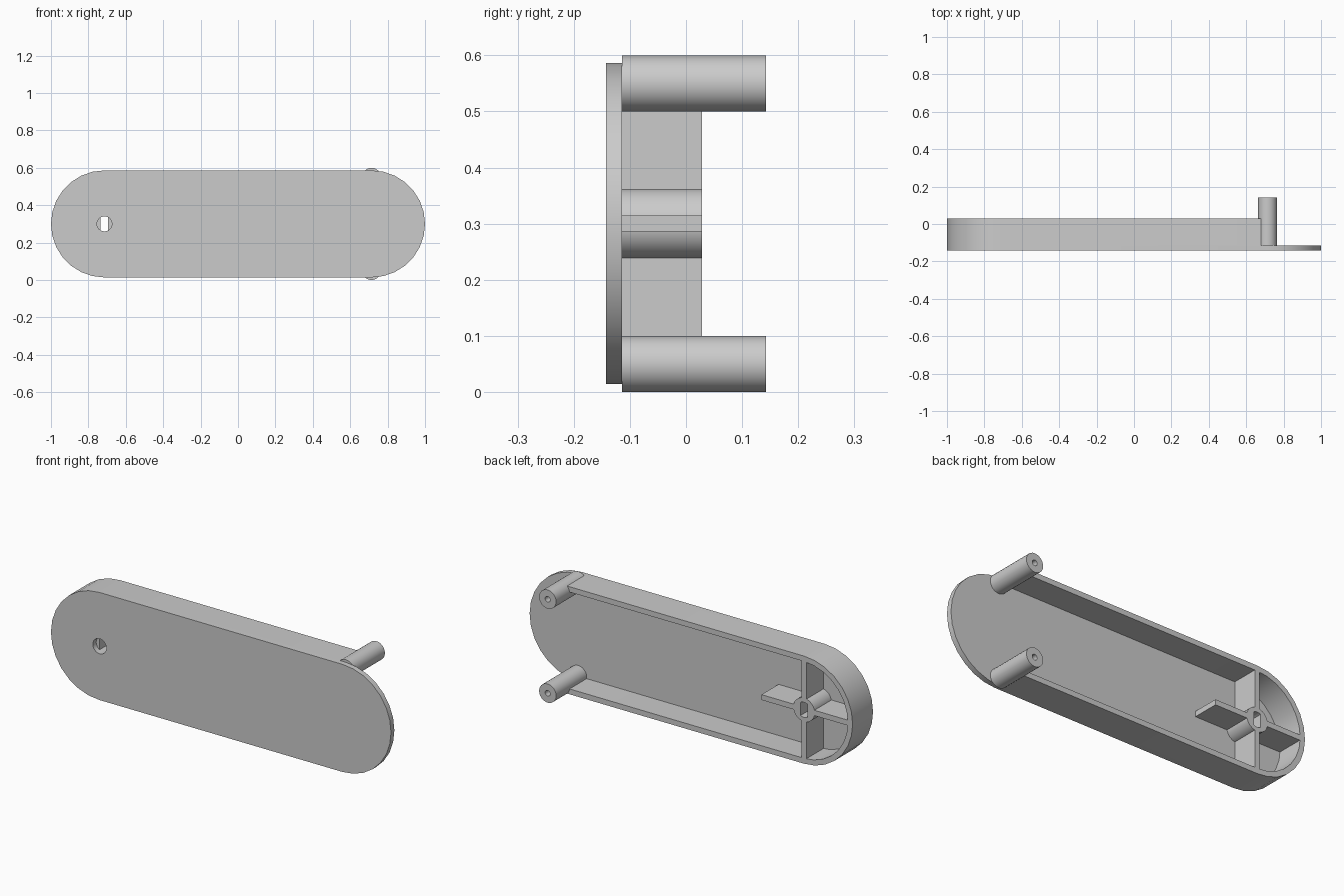
import bpy, bmesh
from math import sin, cos, radians
from mathutils import Vector

if "Cube" in bpy.data.objects:
    bpy.data.objects.remove(bpy.data.objects["Cube"])

GREY = (0.6, 0.6, 0.6, 1.0)
mat = bpy.data.materials.new("light grey plastic")
mat.use_nodes = True
mat.diffuse_color = GREY
mat.node_tree.nodes["Principled BSDF"].inputs["Base Color"].default_value = GREY

MID_Z = 0.3
END_X = 0.714      # centre of each rounded end
RADIUS = 0.286
WALL = 0.0286
FRONT, FLOOR, RIM, POST_END = -0.143, -0.1145, 0.0285, 0.143


def arc(x, z, r, start, end, steps):
    angles = [radians(start + (end - start) * i / steps) for i in range(steps + 1)]
    return [(x + r * cos(a), z + r * sin(a)) for a in angles]


def circle(x, z, r, steps=24):
    return arc(x, z, r, 0, 360, steps)[:-1]


def rectangle(x0, x1, z0, z1):
    return [(x0, z0), (x1, z0), (x1, z1), (x0, z1)]


def prism(name, loops, y0, y1):
    """Extrude an outline, with any further loops as holes, from y0 to y1."""
    bm = bmesh.new()
    edges = []
    for loop in loops:
        verts = [bm.verts.new((x, y0, z)) for x, z in loop]
        edges += [bm.edges.new((v, verts[i - 1])) for i, v in enumerate(verts)]
    bmesh.ops.triangle_fill(bm, edges=edges, use_beauty=True, normal=(0, -1, 0))
    result = bmesh.ops.extrude_face_region(bm, geom=bm.faces[:], use_keep_orig=True)
    moved = [g for g in result["geom"] if isinstance(g, bmesh.types.BMVert)]
    bmesh.ops.translate(bm, verts=moved, vec=Vector((0, y1 - y0, 0)))
    bmesh.ops.recalc_face_normals(bm, faces=bm.faces[:])
    mesh = bpy.data.meshes.new(name)
    bm.to_mesh(mesh)
    bm.free()
    mesh.materials.append(mat)
    obj = bpy.data.objects.new(name, mesh)
    bpy.context.collection.objects.link(obj)
    bpy.ops.object.select_all(action="DESELECT")
    obj.select_set(True)
    bpy.context.view_layer.objects.active = obj
    bpy.ops.object.shade_smooth_by_angle(angle=radians(30))
    return obj


# Face plate with the round shaft hole
outline = arc(END_X, MID_Z, RADIUS, -90, 90, 14) + arc(-END_X, MID_Z, RADIUS, 90, 270, 14)
prism("face_plate", [outline, circle(-END_X, MID_Z, 0.04)], FRONT, FLOOR)

# U-shaped rim wall, ending inside the two posts
outer = arc(-END_X, MID_Z, RADIUS, 90, 270, 14)
inner = arc(-END_X, MID_Z, RADIUS - WALL, 270, 90, 14)
rim = ([(END_X - 0.02, MID_Z + RADIUS)] + outer
       + [(END_X - 0.02, MID_Z - RADIUS), (END_X - 0.02, MID_Z - RADIUS + WALL)]
       + inner + [(END_X - 0.02, MID_Z + RADIUS - WALL)])
prism("rim_wall", [rim], FLOOR, RIM)

# Shaft boss with a bore flattened on two sides
bore = arc(-END_X, MID_Z, 0.04, 60, 120, 6) + arc(-END_X, MID_Z, 0.04, 240, 300, 6)
prism("shaft_boss", [circle(-END_X, MID_Z, 0.063), bore], FLOOR, RIM)

# Cross ribs between the boss and the rim
half = WALL / 2
reach = RADIUS - WALL / 2
near = 0.055
for side, name in ((1, "upper_rib"), (-1, "lower_rib")):
    z0, z1 = sorted((MID_Z + side * near, MID_Z + side * reach))
    prism(name, [rectangle(-END_X - half, -END_X + half, z0, z1)], FLOOR, RIM)
prism("end_rib", [rectangle(-END_X - reach, -END_X - near, MID_Z - half, MID_Z + half)],
      FLOOR, RIM)
prism("inner_rib", [rectangle(-END_X + near, -END_X + 0.25, MID_Z - half, MID_Z + half)],
      FLOOR, RIM)

# Two hollow mounting posts
for z, name in ((MID_Z + 0.25, "upper_post"), (MID_Z - 0.25, "lower_post")):
    prism(name, [circle(END_X, z, 0.05), circle(END_X, z, 0.015, 16)], FLOOR, POST_END)
